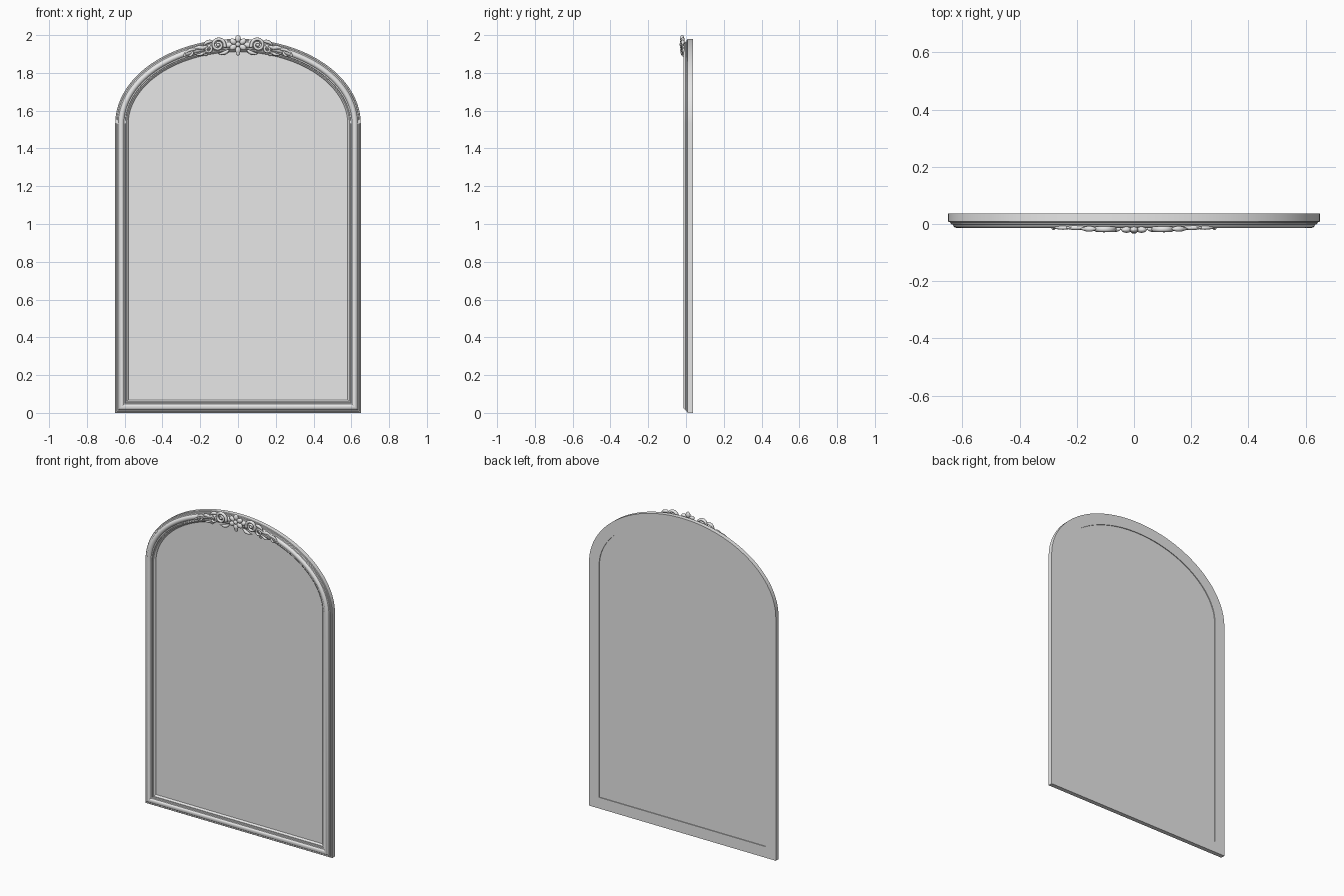
import bpy, bmesh, math
from mathutils import Vector, Matrix

if "Cube" in bpy.data.objects:
    bpy.data.objects.remove(bpy.data.objects["Cube"])

grey = bpy.data.materials.new("plain_grey")
grey.diffuse_color = (0.8, 0.8, 0.8, 1)
grey.use_nodes = True
grey.node_tree.nodes["Principled BSDF"].inputs["Base Color"].default_value = grey.diffuse_color

HALF_W, SPRING, RISE = 0.65, 1.53, 0.45
ARCH_STEPS = 64


def finish(name, bm, angle=35, mirror=False):
    bmesh.ops.recalc_face_normals(bm, faces=bm.faces)
    mesh = bpy.data.meshes.new(name)
    bm.to_mesh(mesh)
    bm.free()
    mesh.materials.append(grey)
    for p in mesh.polygons:
        p.use_smooth = True
    mesh.set_sharp_from_angle(angle=math.radians(angle))
    ob = bpy.data.objects.new(name, mesh)
    bpy.context.collection.objects.link(ob)
    if mirror:
        ob.modifiers.new("mirror", 'MIRROR')
    return ob


# Arched outline, counter-clockwise from the bottom left corner
outline = [Vector((-HALF_W, 0)), Vector((HALF_W, 0))]
for i in range(ARCH_STEPS + 1):
    t = math.pi * i / ARCH_STEPS
    outline.append(Vector((HALF_W * math.cos(t), SPRING + RISE * math.sin(t))))


def inset(d):
    """Outline moved inwards by d with mitred corners."""
    out, n = [], len(outline)
    for i, p in enumerate(outline):
        a = (p - outline[i - 1]).normalized()
        b = (outline[(i + 1) % n] - p).normalized()
        na, nb = Vector((-a.y, a.x)), Vector((-b.y, b.x))
        out.append(p + (na + nb) * d / (1 + na.dot(nb)))
    return out


def sweep(bm, profile, closed):
    rings = [[bm.verts.new((p.x, y, p.y)) for p in inset(d)] for d, y in profile]
    n, m = len(outline), len(rings)
    for j in range(m if closed else m - 1):
        r, s = rings[j], rings[(j + 1) % m]
        for i in range(n):
            k = (i + 1) % n
            bm.faces.new((r[i], r[k], s[k], s[i]))
    return rings


# Moulded frame: (distance inwards, depth)
bm = bmesh.new()
sweep(bm, [(0, .036), (0, .009), (.002, .007), (.008, .006), (.010, .0),
           (.016, -.002), (.019, -.008), (.024, -.012), (.030, -.014),
           (.036, -.0135), (.042, -.010), (.046, -.004), (.050, -.003),
           (.053, -.003), (.055, .003), (.060, .003), (.064, .006),
           (.069, .012), (.070, .016), (.070, .036)], True)
finish("frame", bm, 30)

# Mirror panel, set slightly in from the back
bm = bmesh.new()
front, back = sweep(bm, [(.0675, .013), (.0675, .031)], False)
bm.faces.new(front)
bm.faces.new(back)
finish("mirror_panel", bm)


# --- Carved crest ---
def tube(bm, pts, radii, y=-.015, depth=1.0, sides=10):
    """Tapered round strip following points in the x-z plane."""
    pts = [Vector(p) for p in pts]
    rings = []
    for i, p in enumerate(pts):
        d = (pts[min(i + 1, len(pts) - 1)] - pts[max(i - 1, 0)]).normalized()
        nrm = Vector((-d.y, d.x))
        ring = []
        for k in range(sides):
            a = 2 * math.pi * k / sides
            q = p + nrm * radii[i] * math.cos(a)
            ring.append(bm.verts.new((q.x, y + depth * radii[i] * math.sin(a), q.y)))
        rings.append(ring)
    for r, s in zip(rings, rings[1:]):
        for k in range(sides):
            j = (k + 1) % sides
            bm.faces.new((r[k], r[j], s[j], s[k]))
    bm.faces.new(rings[0])
    bm.faces.new(rings[-1])


def spiral(bm, cx, cz, r0, r1, a0, a1, w0, w1, y=-.015, depth=1.0):
    n = 36
    pts, rad = [], []
    for i in range(n + 1):
        t = i / n
        a, r = math.radians(a0 + (a1 - a0) * t), r0 + (r1 - r0) * t
        pts.append((cx + r * math.cos(a), cz + r * math.sin(a)))
        rad.append(w0 + (w1 - w0) * t)
    tube(bm, pts, rad, y, depth)


def leaf(bm, a, b, width, bend, y=-.013, depth=.8):
    """Pointed, curved leaf from a to b."""
    a, b = Vector(a), Vector(b)
    side = Vector((a.y - b.y, b.x - a.x))
    n = 10
    pts = [a.lerp(b, i / n) + side * bend * math.sin(math.pi * i / n) for i in range(n + 1)]
    rad = [width * max(.08, math.sin(math.pi * (i / n) ** .7)) for i in range(n + 1)]
    tube(bm, pts, rad, y, depth, 8)


def ball(bm, x, y, z, sx, sy, sz, turn=0):
    m = Matrix.Translation((x, y, z)) @ Matrix.Rotation(turn, 4, 'Y') @ Matrix.Diagonal((sx, sy, sz, 1))
    bmesh.ops.create_uvsphere(bm, u_segments=14, v_segments=10, radius=1, matrix=m)


# Central flower
bm = bmesh.new()
for i in range(6):
    t = i * math.pi / 3
    ball(bm, .03 * math.sin(t), -.020, 1.951 + .03 * math.cos(t), .015, .011, .019, t)
ball(bm, 0, -.024, 1.951, .013, .010, .013)
ball(bm, 0, -.018, 1.905, .012, .010, .014)
finish("crest_flower", bm, 60)

# Large scrolls either side of the flower
bm = bmesh.new()
spiral(bm, .105, 1.948, .036, .010, 200, -330, .009, .006, -.018, 1.2)
ball(bm, .105, -.018, 1.948, .010, .012, .010)
spiral(bm, .158, 1.925, .020, .006, 120, 480, .007, .005, -.017, 1.2)
leaf(bm, (.045, 1.925), (.115, 1.905), .010, -.15, -.018, 1)
leaf(bm, (.13, 1.968), (.19, 1.937), .010, .15, -.017, 1)
finish("crest_scrolls", bm, 60, True)

# Leaves and curls trailing along the arch
bm = bmesh.new()
leaf(bm, (.16, 1.944), (.225, 1.944), .010, -.15)
leaf(bm, (.17, 1.928), (.25, 1.922), .011, .12)
leaf(bm, (.215, 1.925), (.290, 1.893), .009, .15)
leaf(bm, (.17, 1.915), (.235, 1.900), .008, -.15)
leaf(bm, (.235, 1.915), (.275, 1.888), .007, -.2)
spiral(bm, .168, 1.902, .011, .003, 90, -270, .005, .004)
ball(bm, .282, -.014, 1.893, .007, .007, .007)
finish("crest_leaves", bm, 60, True)
